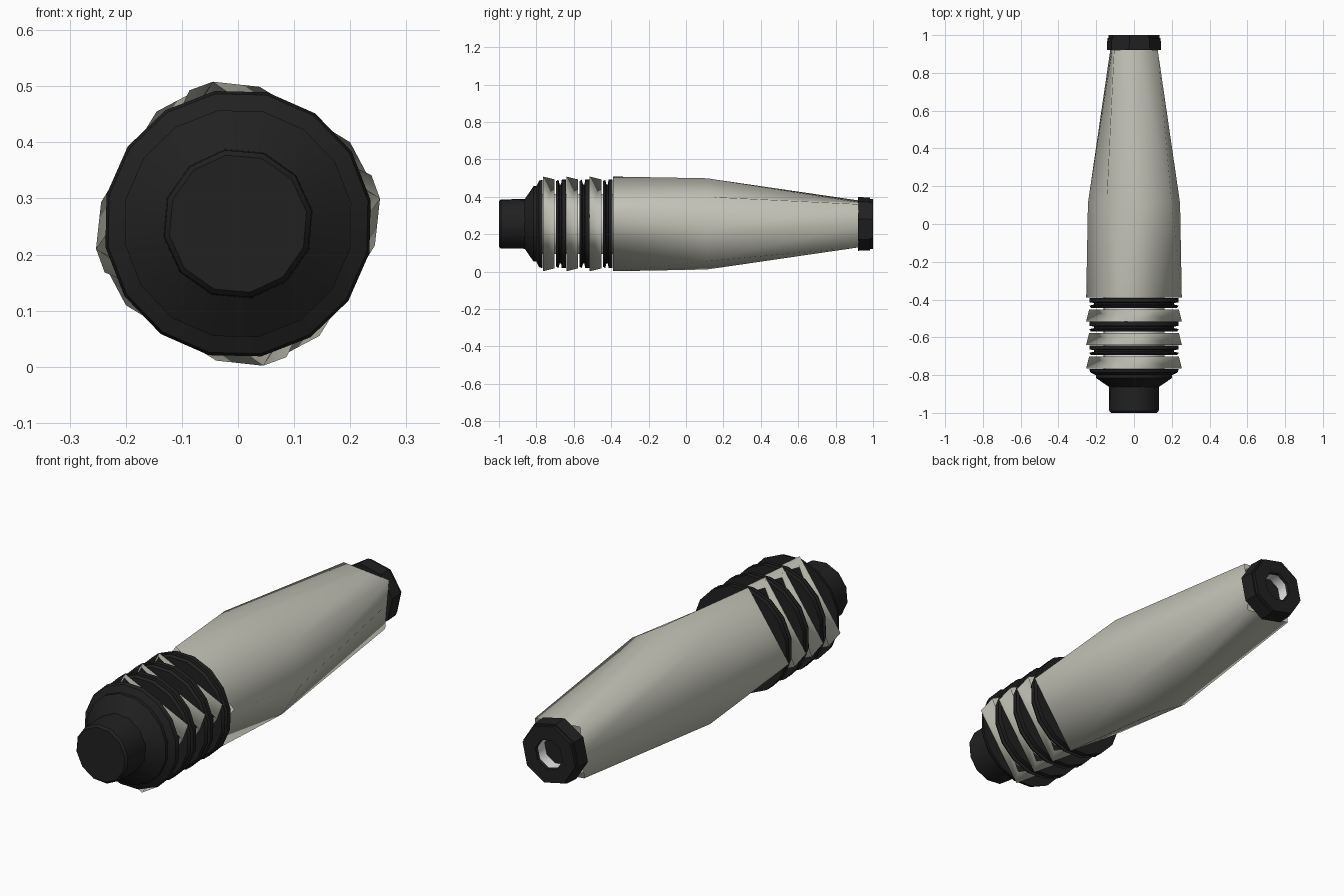
import bpy, math

old = bpy.data.objects.get("Cube")
if old:
    bpy.data.objects.remove(old, do_unlink=True)

CENTRE_Z = 0.255
FLAT = math.sqrt(0.5)  # radius ratio that turns eight points into a square


def material(name, rgb):
    m = bpy.data.materials.new(name)
    m.use_nodes = True
    m.diffuse_color = (*rgb, 1)
    m.node_tree.nodes["Principled BSDF"].inputs["Base Color"].default_value = (*rgb, 1)
    return m


black = material("matte black", (0.015, 0.015, 0.015))
pale = material("warm grey", (0.54, 0.54, 0.47))
white = material("white lining", (0.95, 0.95, 0.95))


def lathe(name, profile, sides, mat, smooth=50):
    """Skin rings of (y, radius, twist in degrees, even ratio, odd ratio); radius 0 closes an end."""
    verts, faces, rings = [], [], []
    for y, r, *shape in profile:
        twist, *ratio = shape or (10, 1, 1)
        ratio = ratio or (1, 1)
        count = sides if r > 0 else 1
        rings.append(range(len(verts), len(verts) + count))
        for i in range(count):
            a = math.radians(twist) + 2 * math.pi * i / sides
            d = r * ratio[i % 2]
            verts.append((d * math.cos(a), y, CENTRE_Z + d * math.sin(a)))
    for a, b in zip(rings, rings[1:]):
        for i in range(sides):
            j = (i + 1) % sides
            quad = [a[i % len(a)], b[i % len(b)], b[j % len(b)], a[j % len(a)]]
            faces.append(list(dict.fromkeys(quad)))
    mesh = bpy.data.meshes.new(name)
    mesh.from_pydata(verts, [], faces)
    mesh.materials.append(mat)
    obj = bpy.data.objects.new(name, mesh)
    bpy.context.collection.objects.link(obj)
    bpy.ops.object.select_all(action="DESELECT")
    obj.select_set(True)
    bpy.context.view_layer.objects.active = obj
    bpy.ops.object.shade_smooth_by_angle(angle=math.radians(smooth))


# Long grip: square front rim, eight-sided waist, square rear rim
lathe("grip_body", [(-0.39, 0.257, 10, 1, FLAT), (0.11, 0.247, -9),
                    (0.922, 0.164, -5, FLAT, 1)], 8, pale, 120)

# Rear collar with an open bore
lathe("rear_collar", [(0.92, 0), (0.92, 0.146), (0.985, 0.143), (0.985, 0.136),
                      (1.0, 0.136), (1.0, 0.07), (0.985, 0.068)], 8, black, 30)
lathe("bore_lining", [(0.985, 0.068), (0.93, 0.068)], 8, white)
lathe("bore_floor", [(0.935, 0.068), (0.935, 0)], 8, black)

# Pale four-cornered ribs with a slight twist
for n, y in enumerate((-0.765, -0.64, -0.515)):
    lathe(f"rib_{n + 1}", [(y, 0.257, 10), (y + 0.063, 0.253, 20)], 4, pale, 120)

# Paired black discs between the ribs
for n, y in enumerate((-0.694, -0.569, -0.444)):
    lathe(f"seal_{n + 1}", [(y, 0.155), (y, 0.232), (y + 0.012, 0.24), (y + 0.018, 0.215),
                            (y + 0.026, 0.215), (y + 0.03, 0.24), (y + 0.052, 0.24),
                            (y + 0.052, 0.155)], 16, black, 35)

# Bright inner core glimpsed in the slits between ribs and discs
lathe("inner_core", [(-0.78, 0), (-0.78, 0.163), (-0.385, 0.163), (-0.385, 0)], 16, white)

# Front shoulder and end knob
lathe("front_shoulder", [(-0.865, 0), (-0.865, 0.13), (-0.815, 0.205), (-0.8, 0.205),
                         (-0.785, 0.235), (-0.767, 0.24), (-0.767, 0)], 16, black, 25)
lathe("end_knob", [(-1.0, 0), (-1.0, 0.124), (-0.99, 0.133),
                   (-0.86, 0.135), (-0.86, 0)], 12, black, 35)
